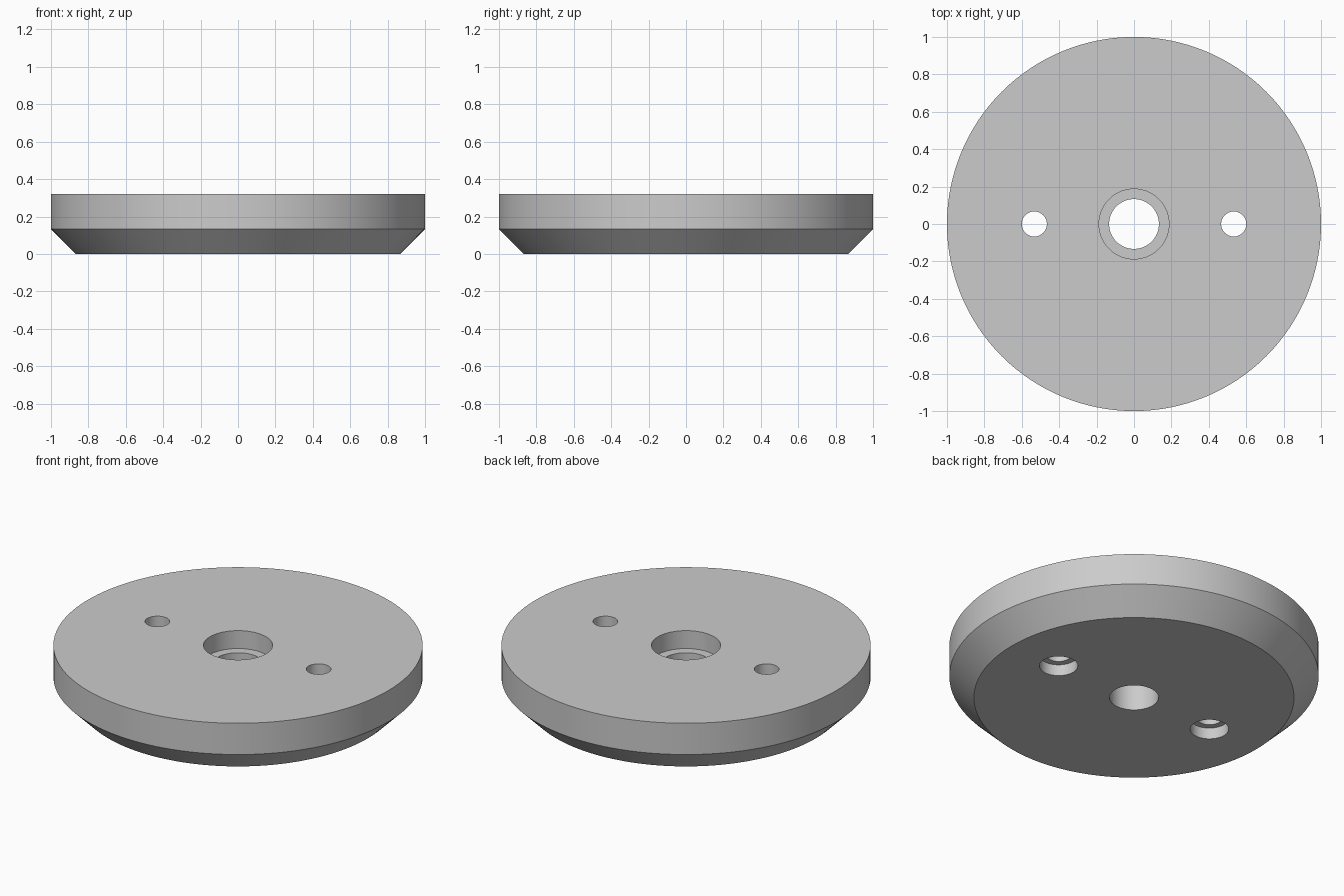
import bpy, bmesh, math

cube = bpy.data.objects.get("Cube")
if cube:
    bpy.data.objects.remove(cube, do_unlink=True)

grey = bpy.data.materials.new("light grey")
grey.use_nodes = True
grey.diffuse_color = (0.6, 0.6, 0.6, 1)
grey.node_tree.nodes["Principled BSDF"].inputs["Base Color"].default_value = (0.6, 0.6, 0.6, 1)

HEIGHT = 0.32


def lathe(name, profile, segments, x=0.0):
    """Revolve a closed (radius, z) profile about a vertical axis at x."""
    bm = bmesh.new()
    verts = [bm.verts.new((r, 0, z)) for r, z in profile]
    edges = [bm.edges.new((a, b)) for a, b in zip(verts, verts[1:] + verts[:1])]
    bmesh.ops.spin(bm, geom=verts + edges, axis=(0, 0, 1), cent=(0, 0, 0),
                   angle=math.tau, steps=segments)
    bmesh.ops.remove_doubles(bm, verts=bm.verts, dist=1e-5)
    # Drop the faces and edges that collapsed on the axis
    bmesh.ops.dissolve_degenerate(bm, edges=bm.edges, dist=1e-5)
    loose = [e for e in bm.edges if not e.link_faces]
    bmesh.ops.delete(bm, geom=loose, context="EDGES")
    bmesh.ops.recalc_face_normals(bm, faces=bm.faces)
    mesh = bpy.data.meshes.new(name)
    bm.to_mesh(mesh)
    bm.free()
    mesh.materials.append(grey)
    obj = bpy.data.objects.new(name, mesh)
    obj.location.x = x
    bpy.context.collection.objects.link(obj)
    return obj


# Disc with chamfered underside and stepped centre bore
disc = lathe("chamfered_disc", [
    (0.133, 0), (0.867, 0), (1, 0.133), (1, HEIGHT),
    (0.187, HEIGHT), (0.187, 0.213), (0.133, 0.213)], 128)

# Two screw holes, counterbored from below
for side, x in (("left", 0.533), ("right", -0.533)):
    cutter = lathe(side + "_hole_cutter", [
        (0, -0.1), (0.104, -0.1), (0.104, 0.067),
        (0.067, 0.067), (0.067, HEIGHT + 0.1), (0, HEIGHT + 0.1)], 64, x)
    cutter.hide_render = True
    cutter.hide_set(True)
    cut = disc.modifiers.new(side + "_hole", "BOOLEAN")
    cut.operation = "DIFFERENCE"
    cut.solver = "EXACT"
    cut.object = cutter

# Apply the cuts and remove the cutters
bpy.context.view_layer.update()
result = bpy.data.meshes.new_from_object(
    disc.evaluated_get(bpy.context.evaluated_depsgraph_get()))
cutters = [m.object for m in disc.modifiers]
disc.modifiers.clear()
disc.data = result
for cutter in cutters:
    bpy.data.objects.remove(cutter, do_unlink=True)

# Smooth round walls, crisp rims
bpy.ops.object.select_all(action="DESELECT")
disc.select_set(True)
bpy.context.view_layer.objects.active = disc
bpy.ops.object.shade_smooth_by_angle(angle=math.radians(30))
